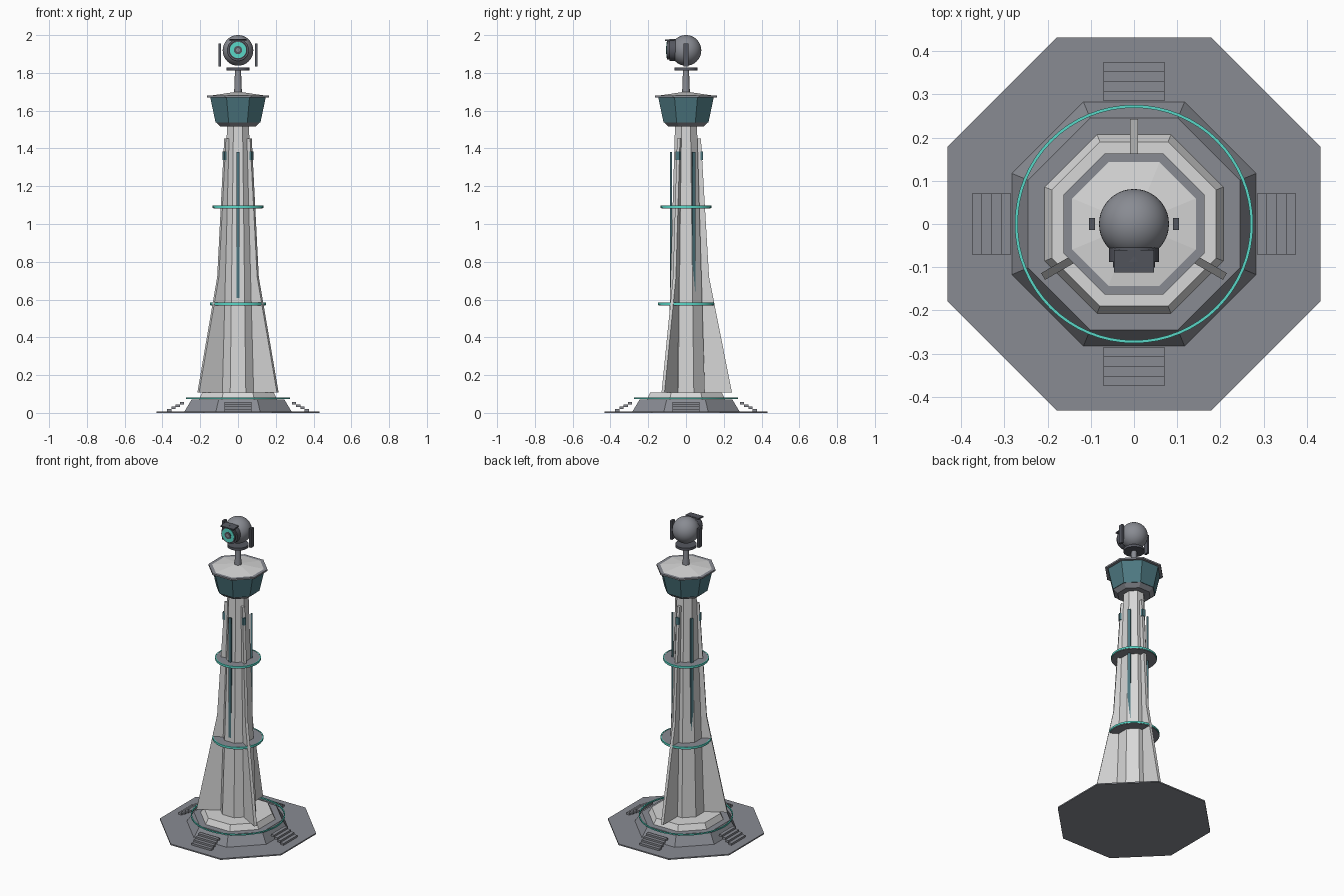
import bpy
import bmesh
from math import cos, pi, radians
from mathutils import Matrix, Vector

if "Cube" in bpy.data.objects:
    bpy.data.objects.remove(bpy.data.objects["Cube"], do_unlink=True)


def material(name, r, g, b):
    m = bpy.data.materials.new(name)
    m.use_nodes = True
    m.diffuse_color = (r, g, b, 1)
    node = next(n for n in m.node_tree.nodes if n.type == "BSDF_PRINCIPLED")
    node.inputs["Base Color"].default_value = (r, g, b, 1)
    return m


concrete = material("pale concrete", 0.68, 0.68, 0.68)
stone = material("grey stone", 0.25, 0.26, 0.29)
metal = material("dark metal", 0.09, 0.095, 0.115)
glass = material("dark teal glass", 0.075, 0.19, 0.22)
glow = material("bright teal", 0.1, 0.68, 0.57)


def finish(name, bm, mat, smooth=False):
    bmesh.ops.recalc_face_normals(bm, faces=bm.faces)
    mesh = bpy.data.meshes.new(name)
    bm.to_mesh(mesh)
    bm.free()
    mesh.materials.append(mat)
    ob = bpy.data.objects.new(name, mesh)
    bpy.context.scene.collection.objects.link(ob)
    if smooth:
        bpy.ops.object.select_all(action="DESELECT")
        ob.select_set(True)
        bpy.context.view_layer.objects.active = ob
        bpy.ops.object.shade_smooth_by_angle(angle=radians(35))
    return ob


def spin(angle):
    return Matrix.Rotation(radians(angle), 4, "Z")


def octagon(name, mat, z0, z1, a0, a1):
    """Eight-sided frustum; sizes are centre-to-flat distances."""
    bm = bmesh.new()
    k = cos(pi / 8)
    bmesh.ops.create_cone(bm, cap_ends=True, segments=8, radius1=a0 / k, radius2=a1 / k, depth=z1 - z0,
                          matrix=Matrix.Translation((0, 0, (z0 + z1) / 2)) @ spin(22.5))
    return finish(name, bm, mat)


def rod(name, mat, start, end, r0, r1, sides=32):
    """Round frustum between two points."""
    a, b = Vector(start), Vector(end)
    turn = (b - a).to_track_quat("Z", "Y").to_matrix().to_4x4()
    bm = bmesh.new()
    bmesh.ops.create_cone(bm, cap_ends=True, segments=sides, radius1=r0, radius2=r1,
                          depth=(b - a).length, matrix=Matrix.Translation((a + b) / 2) @ turn)
    return finish(name, bm, mat, True)


def box(name, mat, centre, size, angle=0, tilt=0):
    """Box placed at centre, tilted about x, then swung about the tower axis."""
    bm = bmesh.new()
    m = spin(angle) @ Matrix.Translation(centre) @ Matrix.Rotation(radians(tilt), 4, "X")
    bmesh.ops.create_cube(bm, size=1, matrix=m @ Matrix.Diagonal((*size, 1)))
    return finish(name, bm, mat)


def ring(name, mat, radius, z, thick, height):
    """Flat band revolved around the tower axis."""
    bm = bmesh.new()
    section = [(radius - thick, z), (radius, z), (radius, z + height), (radius - thick, z + height)]
    vs = [bm.verts.new((r, 0, h)) for r, h in section]
    es = [bm.edges.new((vs[i], vs[i - 1])) for i in range(4)]
    bmesh.ops.spin(bm, geom=vs + es, cent=(0, 0, 0), axis=(0, 0, 1), angle=2 * pi, steps=64)
    bmesh.ops.remove_doubles(bm, verts=bm.verts, dist=0.0001)
    return finish(name, bm, mat, True)


# Ground slab and stepped base
octagon("ground_slab", stone, 0, 0.008, 0.432, 0.432)
octagon("plinth", stone, 0.008, 0.072, 0.283, 0.245)
octagon("plinth_step", concrete, 0.072, 0.108, 0.207, 0.19)
ring("base_light_ring", glow, 0.276, 0.073, 0.007, 0.008)

# Four flights of steps
for side in range(4):
    for i in range(4):
        box(f"stair_{side}_{i}", stone, (0, 0.364 - 0.0225 * i, 0.014 + 0.012 * i),
            (0.141, 0.0225, 0.013), 90 * side)

# Shaft
octagon("shaft", concrete, 0.1, 1.525, 0.1, 0.058)

# Buttress fins, with a window near the top of each, and light strips between
fin_profile = [(0.03, 0.108), (0.243, 0.108), (0.122, 0.72), (0.079, 1.452), (0.03, 1.452)]
for n in range(3):
    angle = 120 * n
    bm = bmesh.new()
    face = bm.faces.new([bm.verts.new((-0.009, r, z)) for r, z in fin_profile])
    extruded = bmesh.ops.extrude_face_region(bm, geom=[face])["geom"]
    bmesh.ops.translate(bm, vec=(0.018, 0, 0), verts=[v for v in extruded if isinstance(v, bmesh.types.BMVert)])
    bmesh.ops.transform(bm, matrix=spin(angle), verts=bm.verts)
    finish(f"fin_{n}", bm, concrete)
    box(f"fin_window_{n}", glass, (0, 0.083, 1.362), (0.022, 0.013, 0.046), angle)
    box(f"light_strip_{n}", glass, (0, 0.08, 0.99), (0.016, 0.01, 0.78), angle + 180)

# Round galleries with bright rims
for label, z, r in (("lower", 0.568, 0.146), ("upper", 1.082, 0.131)):
    rod(f"{label}_gallery", stone, (0, 0, z), (0, 0, z + 0.014), r, r, 64)
    ring(f"{label}_gallery_rim", glow, r + 0.003, z + 0.004, 0.006, 0.012)

# Control cab
octagon("cab_floor", stone, 1.515, 1.538, 0.092, 0.116)
octagon("cab_glass", glass, 1.538, 1.671, 0.119, 0.147)
octagon("roof_rim", stone, 1.67, 1.68, 0.163, 0.163)
octagon("roof", concrete, 1.68, 1.698, 0.143, 0.02)

# Mast and turntable
rod("mast", stone, (0, 0, 1.685), (0, 0, 1.815), 0.021, 0.016, 16)
rod("turntable", metal, (0, 0, 1.812), (0, 0, 1.828), 0.062, 0.062)

# Sensor ball and side plates
bm = bmesh.new()
bmesh.ops.create_uvsphere(bm, u_segments=40, v_segments=24, radius=0.081,
                          matrix=Matrix.Translation((0, 0, 1.919)))
finish("sensor_ball", bm, stone, True)
for name, x in (("left_plate", 0.097), ("right_plate", -0.097)):
    box(name, metal, (x, 0, 1.895), (0.014, 0.028, 0.122))

# Lens, stacked towards the front
lens = [("lens_housing", metal, 0.05, 0.088, 0.058), ("lens_barrel", metal, 0.08, 0.101, 0.049),
        ("lens_glow", glow, 0.1, 0.103, 0.043), ("lens_pupil", metal, 0.1, 0.105, 0.022),
        ("lens_core", stone, 0.1, 0.106, 0.011)]
for name, mat, y0, y1, r in lens:
    rod(name, mat, (0, -y0, 1.921), (0, -y1, 1.921), r, r)
box("lens_visor", metal, (0, -0.086, 1.974), (0.092, 0.052, 0.008), 0, 5)
